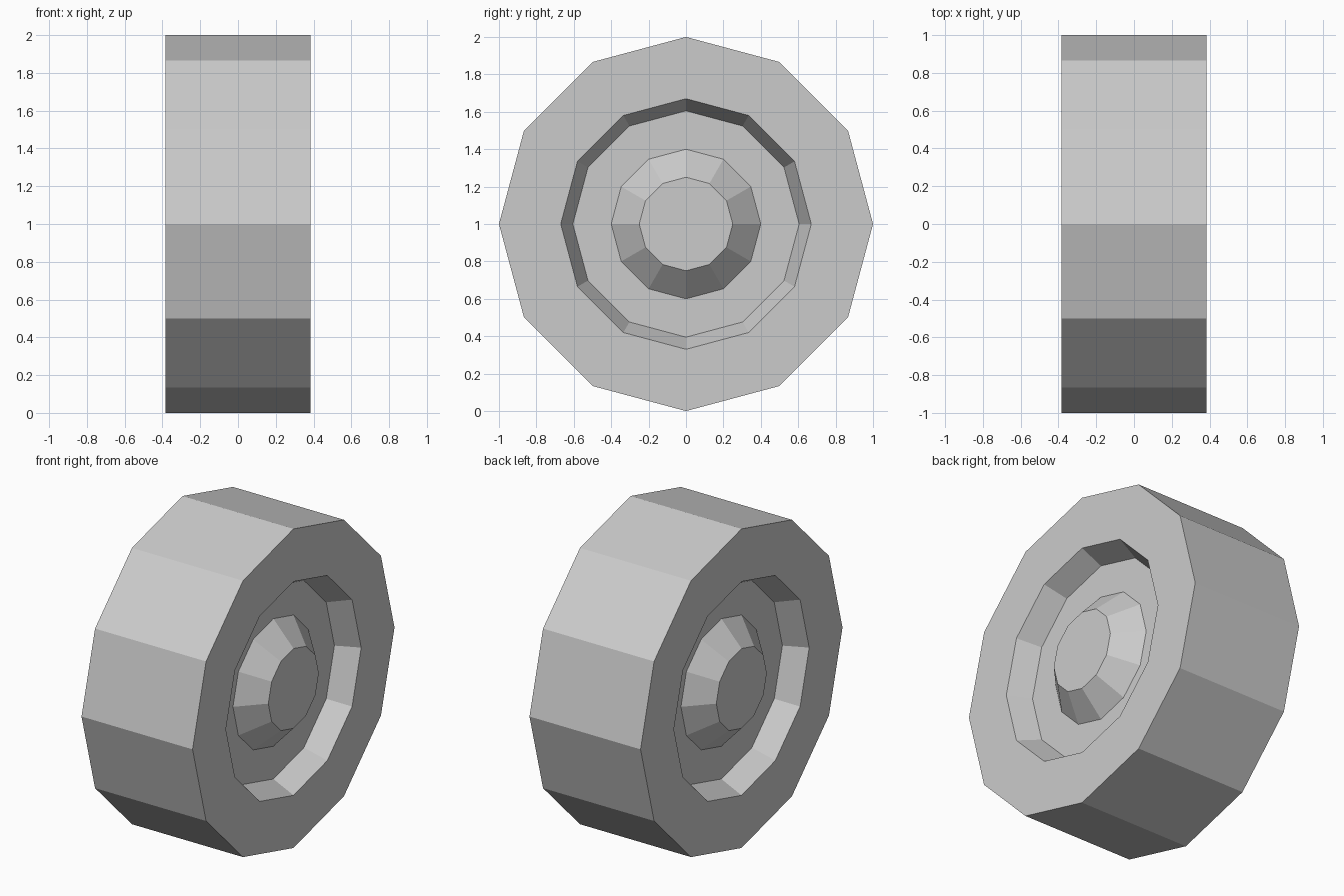
import bpy, bmesh
from math import sin, cos, tau

if "Cube" in bpy.data.objects:
    bpy.data.objects.remove(bpy.data.objects["Cube"])

SIDES = 12


def lathe(name, profile, cap_end=False):
    """Turn an (x, radius) profile around the wheel axle, which lies along x at z = 1."""
    bm = bmesh.new()
    rings = [[bm.verts.new((x, r * sin(tau * i / SIDES), 1 + r * cos(tau * i / SIDES)))
              for i in range(SIDES)] for x, r in profile]
    for a, b in zip(rings, rings[1:]):
        for i in range(SIDES):
            j = (i + 1) % SIDES
            bm.faces.new((a[i], b[i], b[j], a[j]))
    if cap_end:
        bm.faces.new(rings[-1])
    bmesh.ops.recalc_face_normals(bm, faces=bm.faces)
    # open shells: make the face furthest along +/-x point outwards
    far = max(bm.faces, key=lambda f: abs(f.calc_center_median().x))
    if far.normal.x * far.calc_center_median().x < 0:
        bmesh.ops.reverse_faces(bm, faces=bm.faces)
    mesh = bpy.data.meshes.new(name)
    bm.to_mesh(mesh)
    bm.free()
    obj = bpy.data.objects.new(name, mesh)
    bpy.context.collection.objects.link(obj)
    return obj


HALF, FLOOR = 0.385, 0.245

# Tyre: tread, flat sidewalls and sloping walls of the recess on both sides
lathe("tyre", [(-FLOOR, 0.605), (-HALF, 0.67), (-HALF, 1.0),
               (HALF, 1.0), (HALF, 0.67), (FLOOR, 0.605)])

# Wheel discs: recess floor rising to a tapered, flat-topped hub
for side, label in ((1, "right"), (-1, "left")):
    lathe(f"{label}_hub", [(side * FLOOR, 0.605), (side * FLOOR, 0.40),
                           (side * HALF, 0.25)], cap_end=True)
